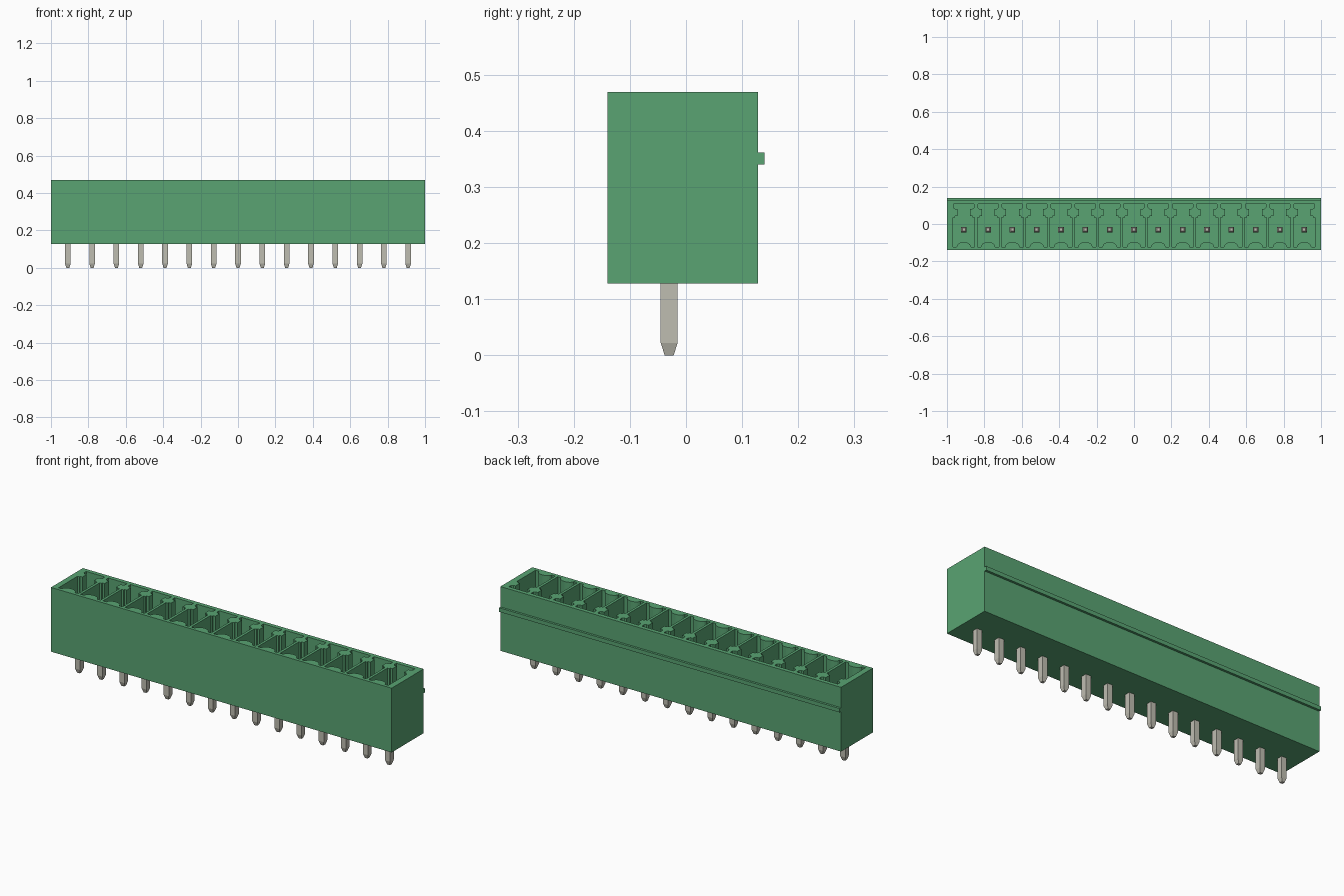
import bpy, bmesh, math

cube = bpy.data.objects.get("Cube")
if cube:
    bpy.data.objects.remove(cube, do_unlink=True)

COUNT, PITCH, PIN_Y = 15, 0.13, -0.03
BASE, FLOOR, TOP = 0.128, 0.19, 0.469
XS = [(i - (COUNT - 1) / 2) * PITCH for i in range(COUNT)]


def material(name, rgb):
    m = bpy.data.materials.new(name)
    m.use_nodes = True
    m.diffuse_color = (*rgb, 1)
    m.node_tree.nodes["Principled BSDF"].inputs["Base Color"].default_value = (*rgb, 1)
    return m


green = material("green plastic", (0.10, 0.37, 0.17))
metal = material("tinned metal", (0.52, 0.51, 0.44))


def finish(name, bm, mat):
    bmesh.ops.recalc_face_normals(bm, faces=bm.faces)
    me = bpy.data.meshes.new(name)
    bm.to_mesh(me)
    bm.free()
    me.materials.append(mat)
    ob = bpy.data.objects.new(name, me)
    bpy.context.collection.objects.link(ob)
    return ob


def loft(bm, rings):
    """Skin a stack of equal-length point rings and cap both ends."""
    loops = [[bm.verts.new(p) for p in ring] for ring in rings]
    n = len(loops[0])
    for a, b in zip(loops, loops[1:]):
        for i in range(n):
            j = (i + 1) % n
            bm.faces.new((a[i], a[j], b[j], b[i]))
    bm.faces.new(loops[0][::-1])
    bm.faces.new(loops[-1])


def square(x, y, hx, hy, z):
    return [(x + sx * hx, y + sy * hy, z) for sx, sy in ((-1, -1), (1, -1), (1, 1), (-1, 1))]


# Housing block
bm = bmesh.new()
loft(bm, [square(0, -0.006, 1, 0.134, z) for z in (BASE, TOP)])
housing = finish("housing", bm, green)

# Contact pockets: keyed slot at the back, wide chamber, curved rib at the front
half = [(0.055, 0.106), (0.055, 0.088), (0.046, 0.080), (0.034, 0.080),
        (0.034, 0.044), (0.047, 0.044), (0.047, 0.036), (0.058, 0.036), (0.058, -0.122)]
arc = [(0.038 * math.cos(t), -0.122 + 0.026 * math.sin(t))
       for t in (math.pi * k / 10 for k in range(11))]
outline = half + arc + [(-x, y) for x, y in reversed(half)]
bm = bmesh.new()
for cx in XS:
    loft(bm, [[(cx + x, y, z) for x, y in outline] for z in (FLOOR, TOP + 0.05)])
cutter = finish("pocket_cutter", bm, green)
cutter.hide_render = True
cutter.hide_set(True)
mod = housing.modifiers.new("pockets", "BOOLEAN")
mod.operation = "DIFFERENCE"
mod.solver = "EXACT"
mod.object = cutter

# Apply the cut so that no helper remains
bpy.context.view_layer.update()
cut = bpy.data.meshes.new_from_object(housing.evaluated_get(bpy.context.evaluated_depsgraph_get()))
housing.modifiers.clear()
housing.data = cut
bpy.data.objects.remove(cutter, do_unlink=True)

# Latch rail along the back
bm = bmesh.new()
loft(bm, [square(0, 0.133, 1, 0.007, z) for z in (0.34, 0.361)])
finish("latch_rail", bm, green)

# Square contact pins, tapered at both ends
for i, cx in enumerate(XS):
    bm = bmesh.new()
    loft(bm, [square(cx, PIN_Y, r, r, z) for r, z in
              ((0.008, 0), (0.015, 0.022), (0.015, 0.38), (0.008, 0.40))])
    finish(f"pin_{i + 1}", bm, metal)
